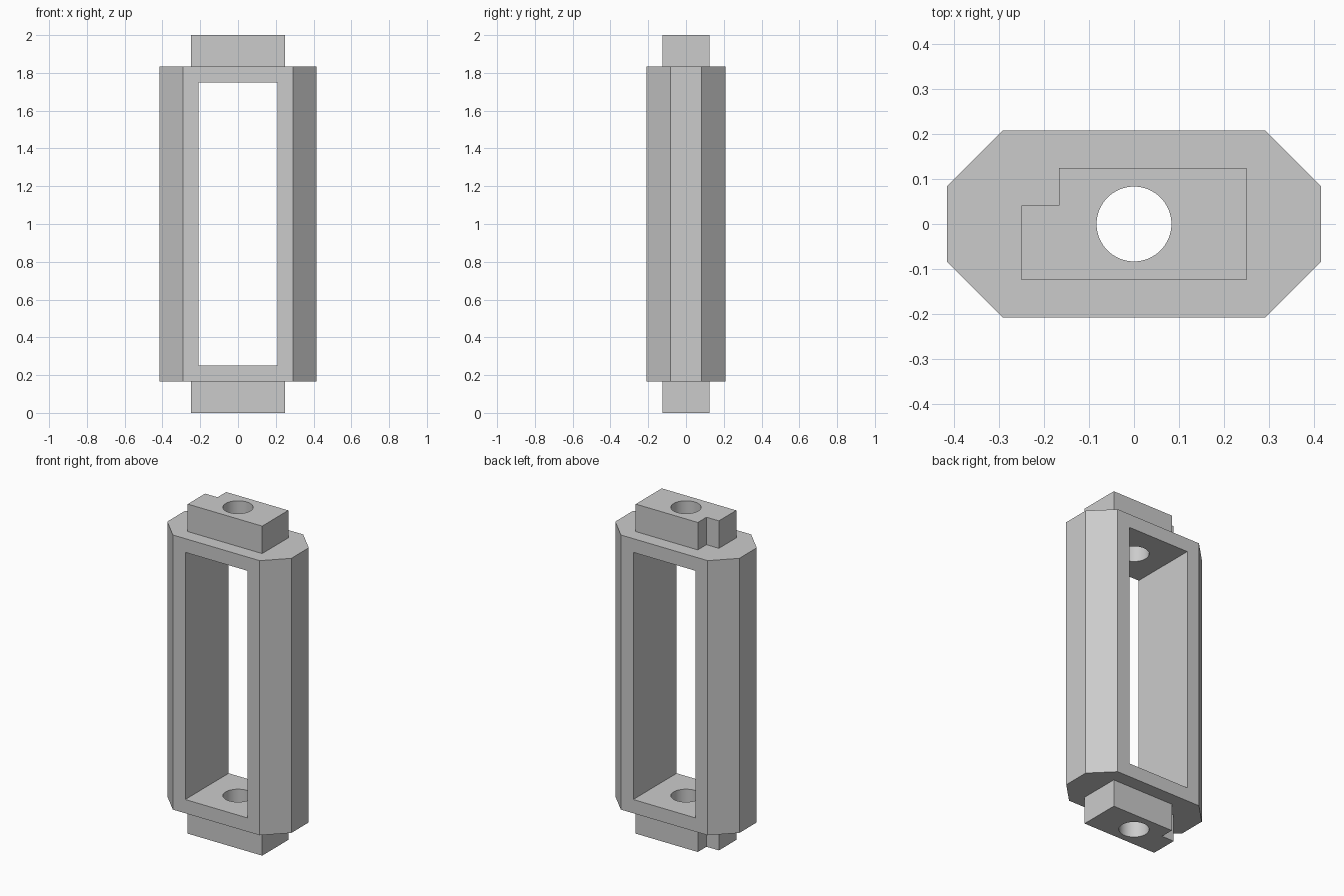
import bpy, bmesh, math

U = 2 / 48  # design module: the part is 48 modules tall

cube = bpy.data.objects.get("Cube")
if cube:
    bpy.data.objects.remove(cube, do_unlink=True)

grey = bpy.data.materials.new("light_grey")
grey.use_nodes = True
COLOUR = (0.6, 0.6, 0.6, 1)
grey.diffuse_color = COLOUR
grey.node_tree.nodes["Principled BSDF"].inputs["Base Color"].default_value = COLOUR


def prism(name, outline, z0, z1):
    """Extrude a counter-clockwise plan outline from z0 to z1 (in modules)."""
    bm = bmesh.new()
    base = bm.faces.new([bm.verts.new((x * U, y * U, z0 * U)) for x, y in outline])
    ext = bmesh.ops.extrude_face_region(bm, geom=[base], use_keep_orig=True)
    top = [v for v in ext["geom"] if isinstance(v, bmesh.types.BMVert)]
    bmesh.ops.translate(bm, verts=top, vec=(0, 0, (z1 - z0) * U))
    bmesh.ops.recalc_face_normals(bm, faces=bm.faces)
    mesh = bpy.data.meshes.new(name)
    bm.to_mesh(mesh)
    bm.free()
    mesh.materials.append(grey)
    obj = bpy.data.objects.new(name, mesh)
    bpy.context.collection.objects.link(obj)
    return obj


def combine(target, other, operation):
    """Apply a boolean and discard the helper object."""
    mod = target.modifiers.new(operation.lower(), 'BOOLEAN')
    mod.operation, mod.solver, mod.object = operation, 'EXACT', other
    bpy.context.view_layer.objects.active = target
    bpy.ops.object.modifier_apply(modifier=mod.name)
    bpy.data.objects.remove(other, do_unlink=True)


def rectangle(x, y):
    return [(-x, -y), (x, -y), (x, y), (-x, y)]


# Chamfered frame body
octagon = [(-7, -5), (7, -5), (10, -2), (10, 2), (7, 5), (-7, 5), (-10, 2), (-10, -2)]
frame = prism("frame", octagon, 4, 44)

# Notched end tabs, made as one bar running through the body
tab = [(-6, -3), (6, -3), (6, 3), (-4, 3), (-4, 1), (-6, 1)]
combine(frame, prism("end_tabs", tab, 0, 48), 'UNION')

# Front-to-back window
combine(frame, prism("window_cutter", rectangle(5, 8), 6, 42), 'DIFFERENCE')

# Round bore through both ends
SIDES = 64
circle = [(2 * math.cos(a), 2 * math.sin(a))
          for a in (math.tau * i / SIDES for i in range(SIDES))]
combine(frame, prism("bore_cutter", circle, -2, 50), 'DIFFERENCE')

# Smooth the bore, keep the edges crisp
bpy.ops.object.select_all(action='DESELECT')
frame.select_set(True)
bpy.context.view_layer.objects.active = frame
bpy.ops.object.shade_smooth_by_angle(angle=math.radians(30))
